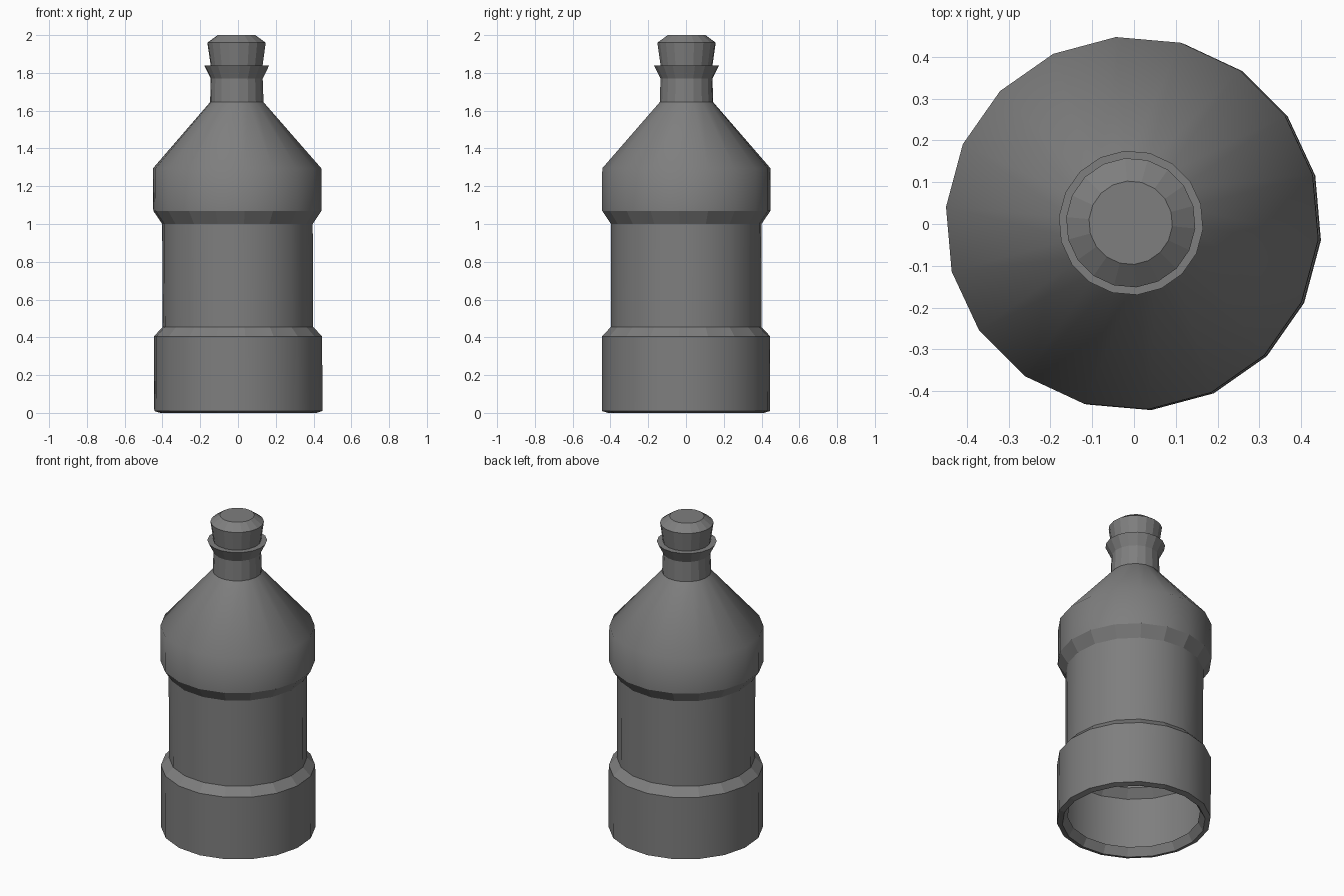
import bpy, bmesh, math

if "Cube" in bpy.data.objects:
    bpy.data.objects.remove(bpy.data.objects["Cube"], do_unlink=True)

SIDES = 18
TURN = math.radians(-5)


def material(name, colour):
    mat = bpy.data.materials.new(name)
    mat.use_nodes = True
    mat.diffuse_color = colour
    mat.node_tree.nodes["Principled BSDF"].inputs["Base Color"].default_value = colour
    return mat


def lathe(name, profile, smooth_bands, mat, cap_top=False):
    """Turn (radius, z) points around a slightly leaning axis."""
    bm = bmesh.new()
    rings = []
    for r, z in profile:
        cx, cy = 0.002 - 0.005 * z, 0.0015 * z
        rings.append([bm.verts.new((cx + r * math.cos(TURN + math.tau * i / SIDES),
                                    cy + r * math.sin(TURN + math.tau * i / SIDES), z))
                      for i in range(SIDES)])
    for band, (low, high) in enumerate(zip(rings, rings[1:])):
        for i in range(SIDES):
            j = (i + 1) % SIDES
            face = bm.faces.new((low[i], low[j], high[j], high[i]))
            face.smooth = band in smooth_bands
    if cap_top:
        bm.faces.new(rings[-1])
    mesh = bpy.data.meshes.new(name)
    bm.to_mesh(mesh)
    bm.free()
    mesh.materials.append(mat)
    obj = bpy.data.objects.new(name, mesh)
    bpy.context.collection.objects.link(obj)
    return obj


grey = material("grey", (0.21, 0.21, 0.21, 1))

# Hollow bottle shell, from the folded foot rim up to the pouring lip
lathe("bottle", [
    (0.385, 0.05), (0.415, 0.0), (0.447, 0.01),   # foot rim
    (0.447, 0.405), (0.400, 0.455),               # base and its shoulder
    (0.400, 1.00), (0.447, 1.07),                 # waist and flare
    (0.447, 1.295), (0.142, 1.645),               # chest and cone
    (0.138, 1.77), (0.173, 1.84), (0.130, 1.84),  # neck and lip
], {2, 4, 6, 7}, grey)

# Tapered stopper with a bevelled top
lathe("stopper", [(0.134, 1.80), (0.138, 1.84), (0.155, 1.96), (0.100, 2.0)],
      set(), grey, cap_top=True)
